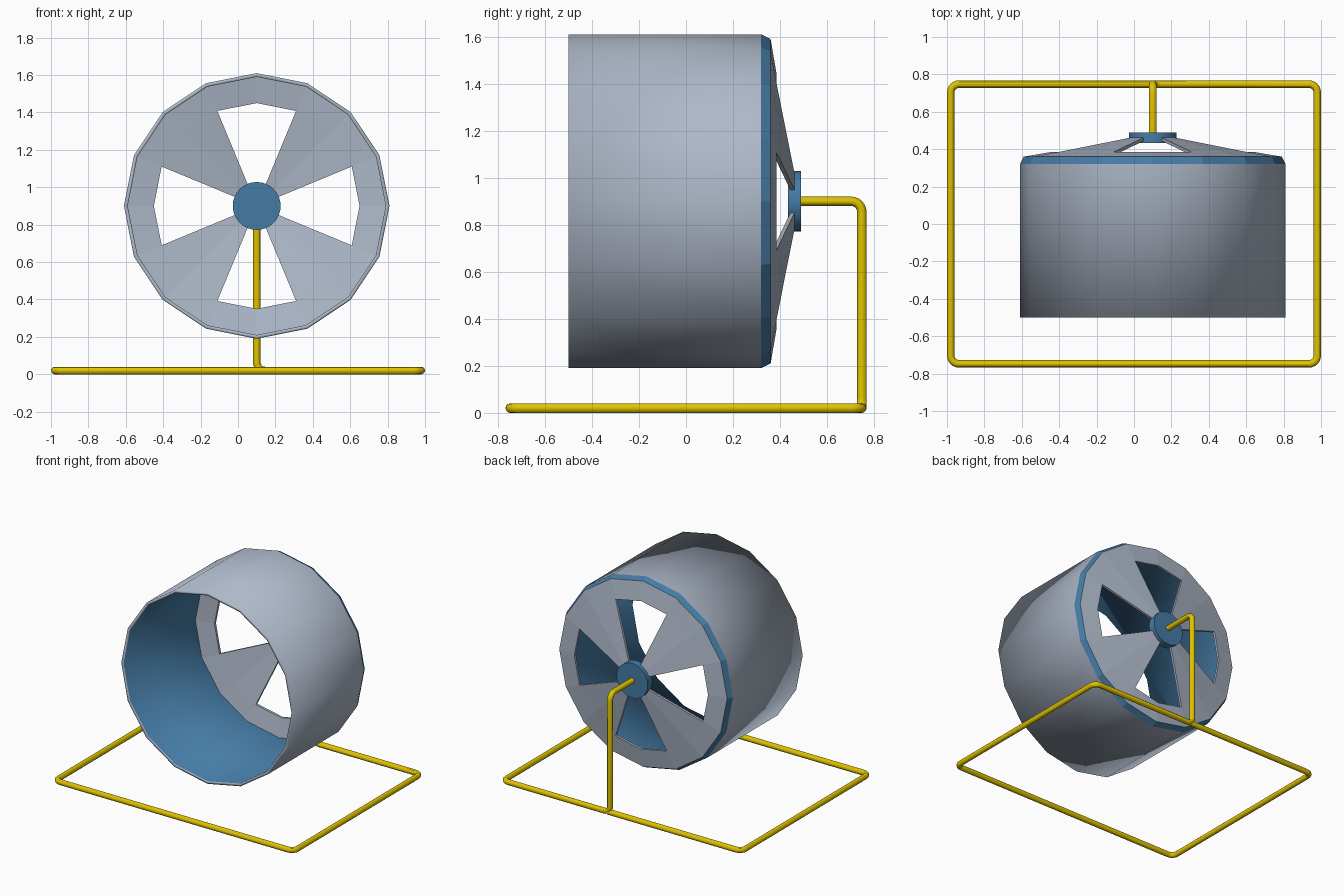
import bpy, bmesh, math
from mathutils import Vector

if "Cube" in bpy.data.objects:
    bpy.data.objects.remove(bpy.data.objects["Cube"])

CX, CZ, SIDES = 0.1, 0.9, 16


def material(name, color):
    m = bpy.data.materials.new(name)
    m.diffuse_color = color
    m.use_nodes = True
    m.node_tree.nodes["Principled BSDF"].inputs["Base Color"].default_value = m.diffuse_color
    return m


grey = material("grey_plastic", (0.42, 0.48, 0.58, 1))
blue = material("blue_plastic", (0.06, 0.2, 0.38, 1))
yellow = material("yellow_wire", (0.75, 0.55, 0.0, 1))


def add_object(name, bm, mats):
    bmesh.ops.recalc_face_normals(bm, faces=bm.faces)
    me = bpy.data.meshes.new(name)
    bm.to_mesh(me)
    bm.free()
    ob = bpy.data.objects.new(name, me)
    bpy.context.collection.objects.link(ob)
    for m in mats:
        me.materials.append(m)
    return ob


# Drum: closed wall profile (radius, y) turned around the axle, four windows left open
profile = [(0.69, -0.5), (0.71, -0.5), (0.71, 0.32), (0.69, 0.36), (0.55, 0.384),
           (0.11, 0.465), (0.11, 0.447), (0.55, 0.366), (0.69, 0.342)]
bm = bmesh.new()
rings = []
for i in range(SIDES):
    a = 2 * math.pi * i / SIDES
    rings.append([bm.verts.new((CX + r * math.sin(a), y, CZ + r * math.cos(a)))
                  for r, y in profile])
n = len(profile)
BEVEL, SPOKES, INNER = 2, (4, 5, 6), 8
for i in range(SIDES):
    p, q = rings[i], rings[(i + 1) % SIDES]
    window = i % 4 in (0, 3)
    for k in range(n):
        if window and k in SPOKES:
            continue
        f = bm.faces.new((p[k], p[(k + 1) % n], q[(k + 1) % n], q[k]))
        f.material_index = 1 if k in (BEVEL, INNER) else 0
        f.smooth = k in (0, 1, INNER)
    if window:
        bm.faces.new((p[4], p[7], q[7], q[4]))      # outer window edge
    if i % 4 in (1, 3):
        bm.faces.new([p[k] for k in (4, 5, 6, 7)])  # spoke side edge
add_object("wheel_drum", bm, [grey, blue])

# Hub disc
bpy.ops.mesh.primitive_cylinder_add(vertices=32, radius=0.128, depth=0.056,
                                    location=(CX, 0.462, CZ), rotation=(math.pi / 2, 0, 0))
hub = bpy.context.object
hub.name = "wheel_hub"
hub.data.materials.append(blue)
bpy.ops.object.shade_smooth_by_angle()


# Stand: one bent wire, axle to post to base loop
def rounded(points, radius, steps=6):
    pts = [Vector(p) for p in points]
    out = [pts[0]]
    for a, b, c in zip(pts, pts[1:], pts[2:]):
        s, e = b + (a - b).normalized() * radius, b + (c - b).normalized() * radius
        centre = s + e - b
        for j in range(steps + 1):
            t = math.pi / 2 * j / steps
            out.append(centre + (s - centre) * math.cos(t) + (e - centre) * math.sin(t))
    return out + [pts[-1]]


R = 0.02
X, Y, Z = 1 - R, 0.748, R
path = rounded([(CX, 0.48, CZ), (CX, Y, CZ), (CX, Y, Z), (X, Y, Z), (X, -Y, Z),
                (-X, -Y, Z), (-X, Y, Z), (CX + 0.015, Y, Z)], 0.045)
curve = bpy.data.curves.new("wire_stand", 'CURVE')
curve.dimensions = '3D'
curve.bevel_depth = R
curve.bevel_resolution = 4
curve.use_fill_caps = True
spline = curve.splines.new('POLY')
spline.points.add(len(path) - 1)
for pt, co in zip(spline.points, path):
    pt.co = (*co, 1)
curve.materials.append(yellow)
stand = bpy.data.objects.new("wire_stand", curve)
bpy.context.collection.objects.link(stand)
bpy.ops.object.select_all(action='DESELECT')
stand.select_set(True)
bpy.context.view_layer.objects.active = stand
bpy.ops.object.convert(target='MESH')
bpy.ops.object.shade_smooth_by_angle()
